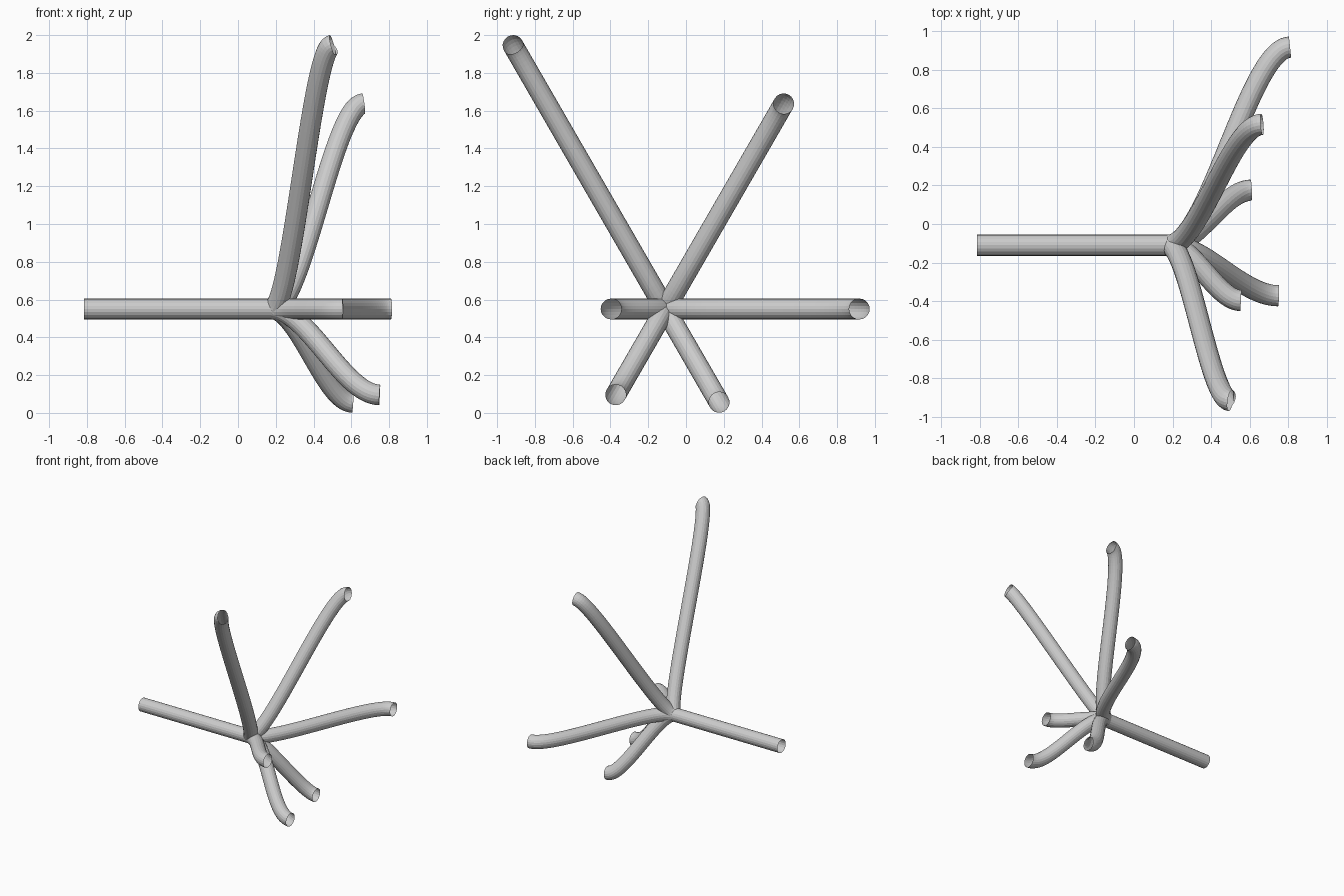
import bpy, bmesh, math
from mathutils import Vector

if "Cube" in bpy.data.objects:
    bpy.data.objects.remove(bpy.data.objects["Cube"])

RADIUS, SIDES, STEPS = 0.055, 20, 48
HUB = Vector((0.18, -0.11, 0.55))


def tube(name, path, side):
    """Sweep an open circular tube along a planar path; side is the plane normal."""
    bm = bmesh.new()
    rings = []
    last = len(path) - 1
    for i, p in enumerate(path):
        a = (p - path[max(i - 1, 0)]).normalized()
        b = (path[min(i + 1, last)] - p).normalized()
        tangent = (a + b).normalized()
        up = side.cross(tangent)
        rings.append([bm.verts.new(p + RADIUS * (math.cos(t) * up + math.sin(t) * side))
                      for t in (2 * math.pi * k / SIDES for k in range(SIDES))])
    for r0, r1 in zip(rings, rings[1:]):
        for k in range(SIDES):
            n = (k + 1) % SIDES
            bm.faces.new((r0[k], r1[k], r1[n], r0[n]))
    bmesh.ops.recalc_face_normals(bm, faces=bm.faces[:])
    mesh = bpy.data.meshes.new(name)
    bm.to_mesh(mesh)
    bm.free()
    obj = bpy.data.objects.new(name, mesh)
    bpy.context.collection.objects.link(obj)
    return obj


# Straight inlet pipe
tube("main_pipe", [Vector((-0.815, HUB.y, HUB.z)), HUB.copy()], Vector((0, 1, 0)))

# S-curved branches fanned every 60 degrees: (end x, radial reach)
branches = [(0.81, 1.028), (0.665, 1.255), (0.5, 1.613),
            (0.555, 0.287), (0.75, 0.525), (0.608, 0.571)]
for i, (end_x, reach) in enumerate(branches):
    angle = math.radians(60 * i)
    out = Vector((0, math.cos(angle), math.sin(angle)))
    axis = Vector((1, 0, 0))
    path = []
    for s in range(STEPS + 1):
        t = s / STEPS
        path.append(HUB + axis * (end_x - HUB.x) * t + out * reach * t * t * (3 - 2 * t))
    tube(f"branch_pipe_{i + 1}", path, axis.cross(out))
